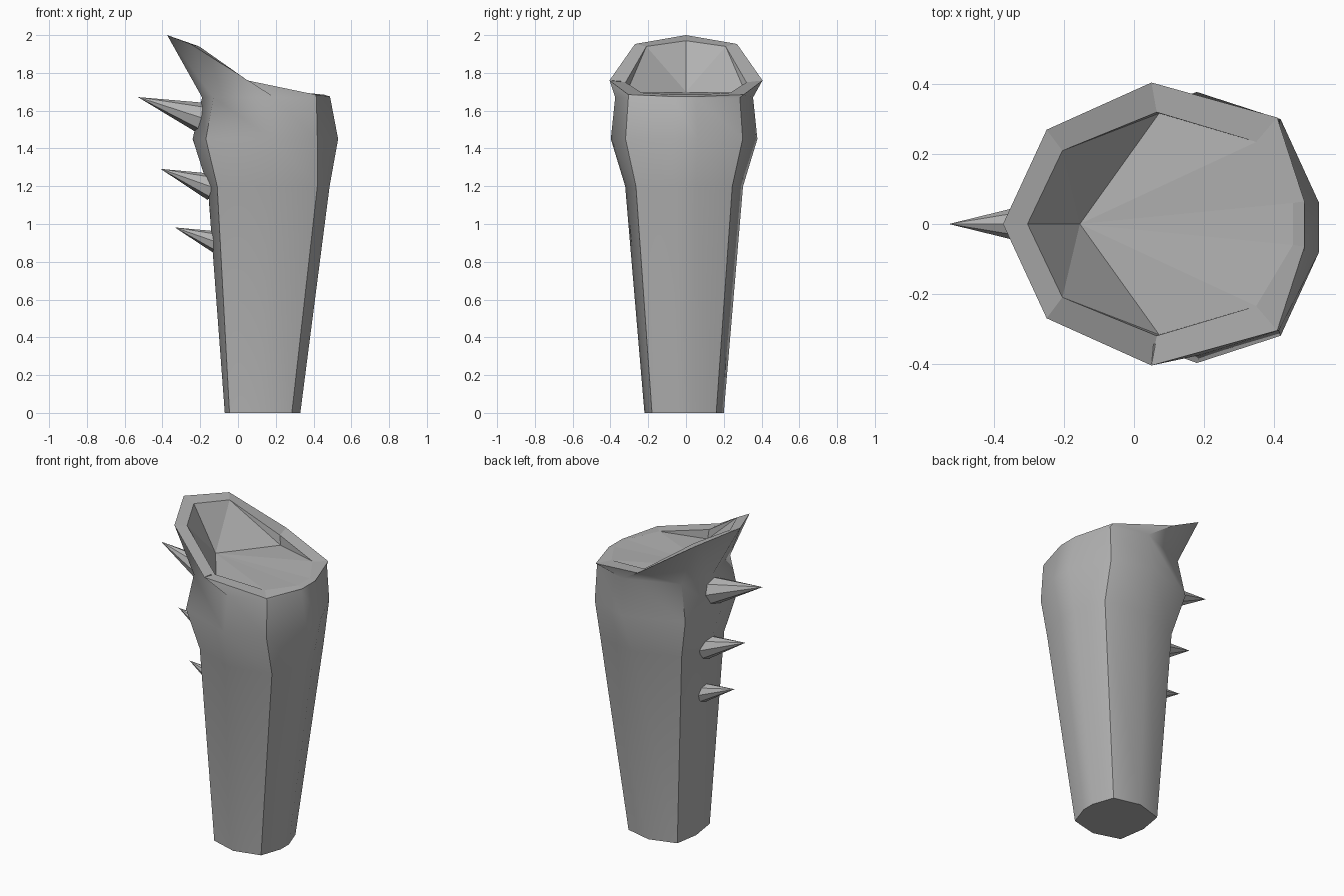
import bpy, bmesh, math
from mathutils import Vector

cube = bpy.data.objects.get("Cube")
if cube:
    bpy.data.objects.remove(cube, do_unlink=True)

grey = bpy.data.materials.new("stone grey")
grey.use_nodes = True
colour = (0.45, 0.45, 0.45, 1)
grey.diffuse_color = colour
grey.node_tree.nodes["Principled BSDF"].inputs["Base Color"].default_value = colour


def finish(name, bm, smooth=None):
    bmesh.ops.recalc_face_normals(bm, faces=bm.faces)
    mesh = bpy.data.meshes.new(name)
    bm.to_mesh(mesh)
    bm.free()
    mesh.materials.append(grey)
    ob = bpy.data.objects.new(name, mesh)
    bpy.context.collection.objects.link(ob)
    if smooth:
        bpy.ops.object.select_all(action='DESELECT')
        ob.select_set(True)
        bpy.context.view_layer.objects.active = ob
        bpy.ops.object.shade_smooth_by_angle(angle=math.radians(smooth))
    return ob


def ring(bm, half, shift=-0.01):
    """Nine-sided loop: one point at the back edge, four mirrored pairs."""
    first, *pairs = half
    pts = [first] + pairs + [(x, -y, z) for x, y, z in reversed(pairs)]
    return [bm.verts.new((x, y + (shift if y else 0), z)) for x, y, z in pts]


def bridge(bm, a, b):
    n = len(a)
    for i in range(n):
        j = (i + 1) % n
        bm.faces.new((a[i], a[j], b[j], b[i]))


def level(z, xs, ys):
    return [(x, y, z) for x, y in zip(xs, (0,) + ys)]


rim_outer = [(-.375, 0, 2), (-.25, .27, 1.953), (.05, .405, 1.76),
             (.41, .305, 1.685), (.488, .065, 1.675)]
rim_inner = [(-.305, 0, 1.97), (-.205, .21, 1.94), (.065, .32, 1.75),
             (.35, .235, 1.695), (.455, .06, 1.685)]

# Tapered shaft, swelling near the top and flaring out to the rim
levels = [
    level(0, (-.07, -.045, .12, .285, .33), (.16, .21, .17, .04)),
    level(1.2, (-.16, -.11, .16, .42, .485), (.21, .312, .255, .06)),
    level(1.45, (-.24, -.17, .18, .42, .53), (.26, .388, .31, .07)),
    level(1.67, (-.19, -.13, .19, .415, .488), (.24, .365, .295, .065)),
]
bm = bmesh.new()
loops = [ring(bm, half) for half in levels]
for a, b in zip(loops, loops[1:]):
    bridge(bm, a, b)
bm.faces.new(loops[0])
top = ring(bm, rim_outer, 0)
bridge(bm, loops[-1], top)
finish("shaft", bm, 42)

# Flat faceted lip with a shallow recess behind it
bm = bmesh.new()
outer = ring(bm, rim_outer, 0)
inner = ring(bm, rim_inner, 0)
bridge(bm, outer, inner)
pit = bm.verts.new((-.155, 0, 1.7))
for s in (1, -1):
    back, side, front, tip = (inner[s * i] for i in range(1, 5))
    corner = bm.verts.new((.072, s * .317, 1.69))
    for tri in ((inner[0], back, pit), (back, corner, pit), (back, side, corner),
                (side, front, corner), (corner, front, pit), (front, tip, pit)):
        bm.faces.new(tri)
bm.faces.new((inner[4], inner[5], pit))
finish("rim", bm)

# Three spikes down the back edge
for name, tip, base, radius in (
        ("upper_spike", (-.53, 0, 1.672), (-.17, 0, 1.555), .088),
        ("middle_spike", (-.41, 0, 1.292), (-.135, 0, 1.195), .073),
        ("lower_spike", (-.335, 0, .982), (-.115, 0, .905), .058)):
    tip, base = Vector(tip), Vector(base)
    axis = tip - base
    bm = bmesh.new()
    bmesh.ops.create_cone(bm, cap_ends=True, segments=8, radius1=radius,
                          radius2=0, depth=axis.length)
    bmesh.ops.remove_doubles(bm, verts=bm.verts, dist=0.0001)
    spike = finish(name, bm, 42)
    spike.location = (tip + base) / 2
    spike.rotation_euler = axis.to_track_quat('Z', 'Y').to_euler()
